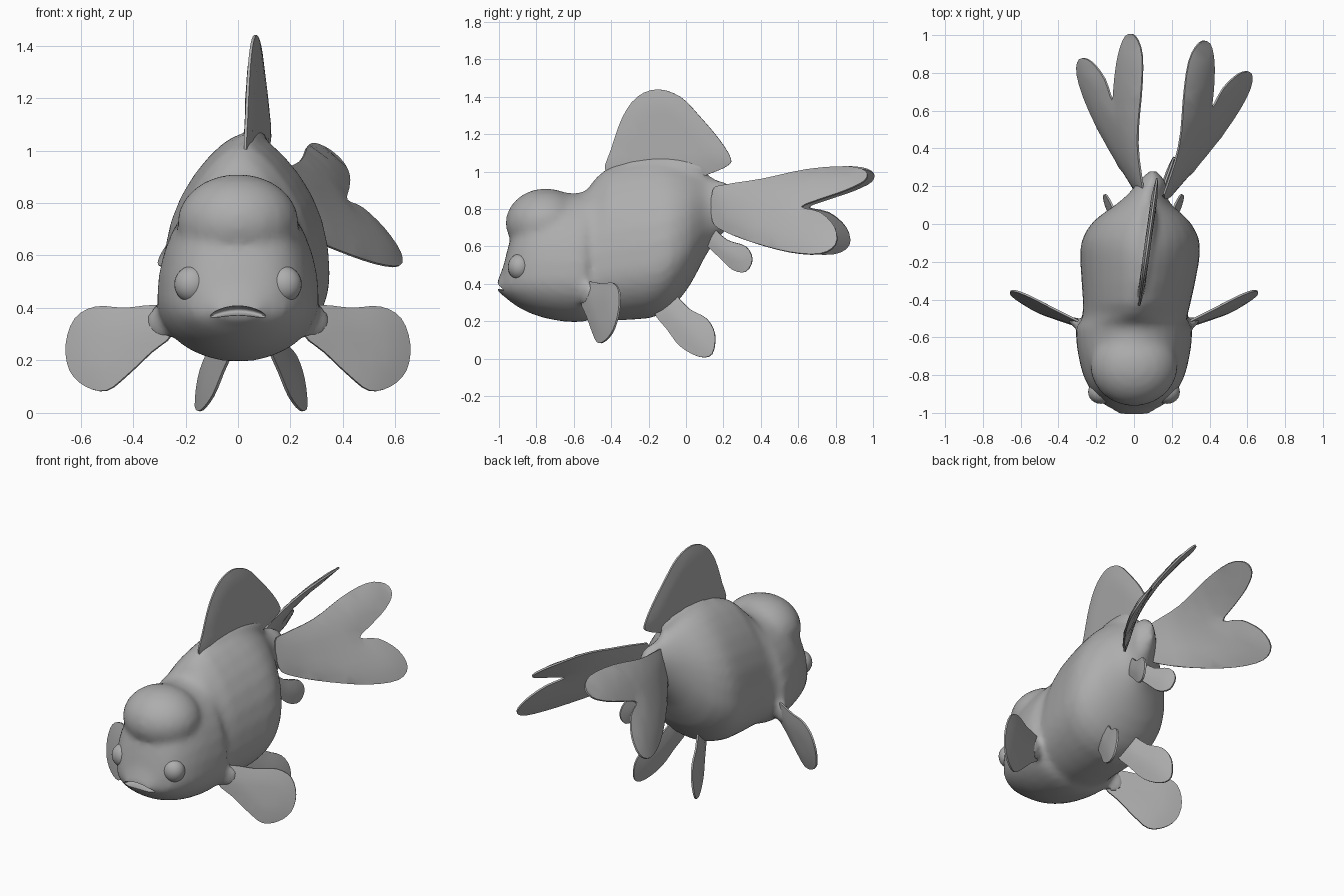
import bpy
import bmesh
import math
from mathutils import Euler, Matrix, Vector
from mathutils.geometry import delaunay_2d_cdt

if "Cube" in bpy.data.objects:
    bpy.data.objects.remove(bpy.data.objects["Cube"])

GREY = (0.42, 0.42, 0.42, 1)
grey = bpy.data.materials.new("plain_grey")
grey.use_nodes = True
grey.diffuse_color = GREY
grey.node_tree.nodes["Principled BSDF"].inputs["Base Color"].default_value = GREY


def add_object(name, bm):
    mesh = bpy.data.meshes.new(name)
    bmesh.ops.recalc_face_normals(bm, faces=bm.faces)
    bm.to_mesh(mesh)
    bm.free()
    mesh.materials.append(grey)
    obj = bpy.data.objects.new(name, mesh)
    bpy.context.collection.objects.link(obj)
    return obj


def finish(obj, angle=40):
    """Bake modifiers, then shade smooth with sharp edges kept."""
    bpy.ops.object.select_all(action='DESELECT')
    obj.select_set(True)
    bpy.context.view_layer.objects.active = obj
    if obj.modifiers:
        bpy.ops.object.convert(target='MESH')
    bpy.ops.object.shade_smooth_by_angle(angle=math.radians(angle))


def spline(points, steps, closed):
    """Catmull-Rom curve through tuples of any length."""
    n = len(points)
    pick = (lambda i: points[i % n]) if closed else (lambda i: points[max(0, min(n - 1, i))])
    result = []
    for i in range(n if closed else n - 1):
        quad = [pick(i + k) for k in (-1, 0, 1, 2)]
        for s in range(steps):
            t = s / steps
            result.append(tuple(
                b + t * (c - a) / 2 + t * t * (a - 2.5 * b + 2 * c - d / 2)
                + t ** 3 * (1.5 * (b - c) + (d - a) / 2)
                for a, b, c, d in zip(*quad)))
    if not closed:
        result.append(points[-1])
    return result


def fin(name, outline, place, thickness=0.034, grid=0.05):
    """Fill a smooth outline, bend it into place, thicken it with a thin rim."""
    rim = [Vector(p) for p in spline(outline, 3, True)]
    count = len(rim)

    def rim_distance(p):
        return min((p - q).length for q in rim)

    spots = [Vector((i * grid, j * grid)) for i in range(-25, 26) for j in range(30)]
    inner = [p for p in spots if rim_distance(p) > grid * 0.5]
    edges = [(i, (i + 1) % count) for i in range(count)]
    verts, _, faces, *_ = delaunay_2d_cdt(rim + inner, edges, [], 1, 1e-5)
    bm = bmesh.new()
    made = [bm.verts.new(place(*v)) for v in verts]
    for f in faces:
        bm.faces.new([made[i] for i in f])
    weights = [min(1, .3 + rim_distance(p) / .1) for p, v in zip(verts, made) if v.link_faces]
    bmesh.ops.delete(bm, geom=[v for v in bm.verts if not v.link_faces], context='VERTS')
    obj = add_object(name, bm)
    group = obj.vertex_groups.new(name="thickness")
    for i, weight in enumerate(weights):
        group.add([i], weight, 'REPLACE')
    solid = obj.modifiers.new("thickness", 'SOLIDIFY')
    solid.thickness = thickness
    solid.offset = 0
    solid.vertex_group = group.name
    finish(obj)


def add_ball(bm, centre, radii, turn=0):
    matrix = Matrix.LocRotScale(Vector(centre), Euler((0, 0, turn)), Vector(radii))
    bmesh.ops.create_uvsphere(bm, u_segments=24, v_segments=16, radius=1, matrix=matrix)


def ball(name, centre, radii):
    bm = bmesh.new()
    add_ball(bm, centre, radii)
    return add_object(name, bm)


# Body: egg-shaped sections (y, bottom, widest height, top, half width, centre x)
SECTIONS = [
    (-1.01, .36, .385, .41, .07, 0), (-.975, .335, .39, .5, .125, 0),
    (-.94, .305, .4, .64, .18, 0), (-.88, .265, .42, .79, .23, 0),
    (-.8, .23, .43, .85, .27, 0), (-.7, .205, .43, .89, .295, 0),
    (-.6, .195, .43, .885, .308, 0), (-.54, .2, .43, .895, .305, 0),
    (-.51, .21, .44, .93, .28, 0), (-.42, .205, .47, 1.02, .285, .015),
    (-.2, .215, .5, 1.065, .315, .03), (-.08, .27, .55, 1.06, .31, .035),
    (.02, .39, .62, 1.03, .25, .04), (.1, .54, .72, .99, .15, .05),
    (.16, .63, .78, .96, .1, .07), (.22, .69, .82, .94, .075, .095),
    (.28, .77, .82, .89, .02, .1),
]
SIDES = 32
bm = bmesh.new()
rings = []
for y, low, mid, high, half, cx in spline(SECTIONS, 2, False):
    ring = []
    peak = .3 if y > -.5 else .05
    for k in range(SIDES):
        a = math.tau * k / SIDES
        up = math.sin(a)
        rise = (high - mid) if up > 0 else (mid - low)
        narrow = 1 - peak * max(0, up) ** 3
        ring.append(bm.verts.new((cx + half * narrow * math.cos(a), y, mid + rise * up)))
    rings.append(ring)
for r, s in zip(rings, rings[1:]):
    for k in range(SIDES):
        m = (k + 1) % SIDES
        bm.faces.new((r[k], r[m], s[m], s[k]))
bm.faces.new(rings[0])
bm.faces.new(rings[-1])

# Fleshy hood, dorsal ridge and side fin roots, blended into the body
add_ball(bm, (0, -.75, .725), (.232, .215, .185))
add_ball(bm, (.06, -.14, 1.01), (.045, .27, .075), -.15)
for side in (1, -1):
    add_ball(bm, (side * .29, -.53, .345), (.07, .028, .07), side * .47)
body = add_object("body", bm)
blend = body.modifiers.new("blend", 'REMESH')
blend.mode = 'VOXEL'
blend.voxel_size = .02
soften = body.modifiers.new("soften", 'SMOOTH')
soften.iterations = 6

# Mouth: a drooping slit cut into the snout
cutter = ball("mouth_cutter", (0, -1, .39), (.12, .05, .018))
for v in cutter.data.vertices:
    v.co.z -= 2 * v.co.x ** 2
cutter.hide_render = True
cut = body.modifiers.new("mouth", 'BOOLEAN')
cut.operation = 'DIFFERENCE'
cut.object = cutter
finish(body)
bpy.data.objects.remove(cutter)

# Bulging eyes
for side, word in ((1, "left"), (-1, "right")):
    finish(ball(word + "_eye", (side * .175, -.89, .49), (.068, .062, .07)))

# Dorsal fin, in (y, z), following the slight bend of the back
fin("dorsal_fin", [
    (-.43, 1), (-.4, 1.12), (-.34, 1.29), (-.26, 1.4), (-.15, 1.44), (-.03, 1.4),
    (.07, 1.3), (.18, 1.17), (.24, 1.07), (.22, 1.03), (.13, .99), (0, .95), (-.3, .95)],
    lambda y, z: (.088 + .14 * y, y, z))

# Outlines of the paired fins
TAIL = [
    (.15, .9), (.22, .93), (.42, .96), (.66, 1.01), (.88, 1.025), (.985, 1), (.985, .95),
    (.89, .9), (.76, .855), (.65, .81), (.76, .78), (.85, .7), (.865, .61), (.78, .56),
    (.6, .57), (.39, .62), (.22, .68), (.15, .74)]
PECTORAL = [
    (.25, .4), (.33, .41), (.43, .4), (.54, .405), (.62, .36), (.655, .26), (.64, .16),
    (.58, .1), (.5, .085), (.42, .145), (.33, .23), (.25, .3)]
PELVIC = [
    (-.17, .25), (-.1, .155), (-.03, .065), (.07, .01), (.14, .025), (.155, .13),
    (.11, .215), (.02, .265), (-.07, .35), (-.14, .34)]
ANAL = [
    (.1, .62), (.18, .54), (.25, .475), (.32, .465), (.355, .53), (.32, .6), (.22, .635),
    (.14, .7), (.08, .68)]

for side, word in ((1, "left"), (-1, "right")):
    # The two tail halves spread and reach unevenly
    base, slope, reach, shrink = (.22, .92, .98, .13) if side > 0 else (.04, .82, 1.01, 0)

    def tail_place(y, z):
        drop = max(0, 1.03 - z)
        far = y * (reach - shrink * drop)
        flare = 1 + .7 * (.8 - max(y, .35))
        return (.09 + side * far * (base + slope * flare * drop ** .8), far, z)

    fin(word + "_tail_fin", TAIL, tail_place)
    fin(word + "_pectoral_fin", PECTORAL, lambda x, z: (
        side * x, -.743 + .514 * x + .189 * z, z))
    fin(word + "_pelvic_fin", PELVIC, lambda y, z: (
        .05 + side * (.165 + .35 * y - .15 * z), y, z))
    fin(word + "_anal_fin", ANAL, lambda y, z: (
        .1 + side * (.04 + .35 * (y - .15)), y, z), grid=.04)
